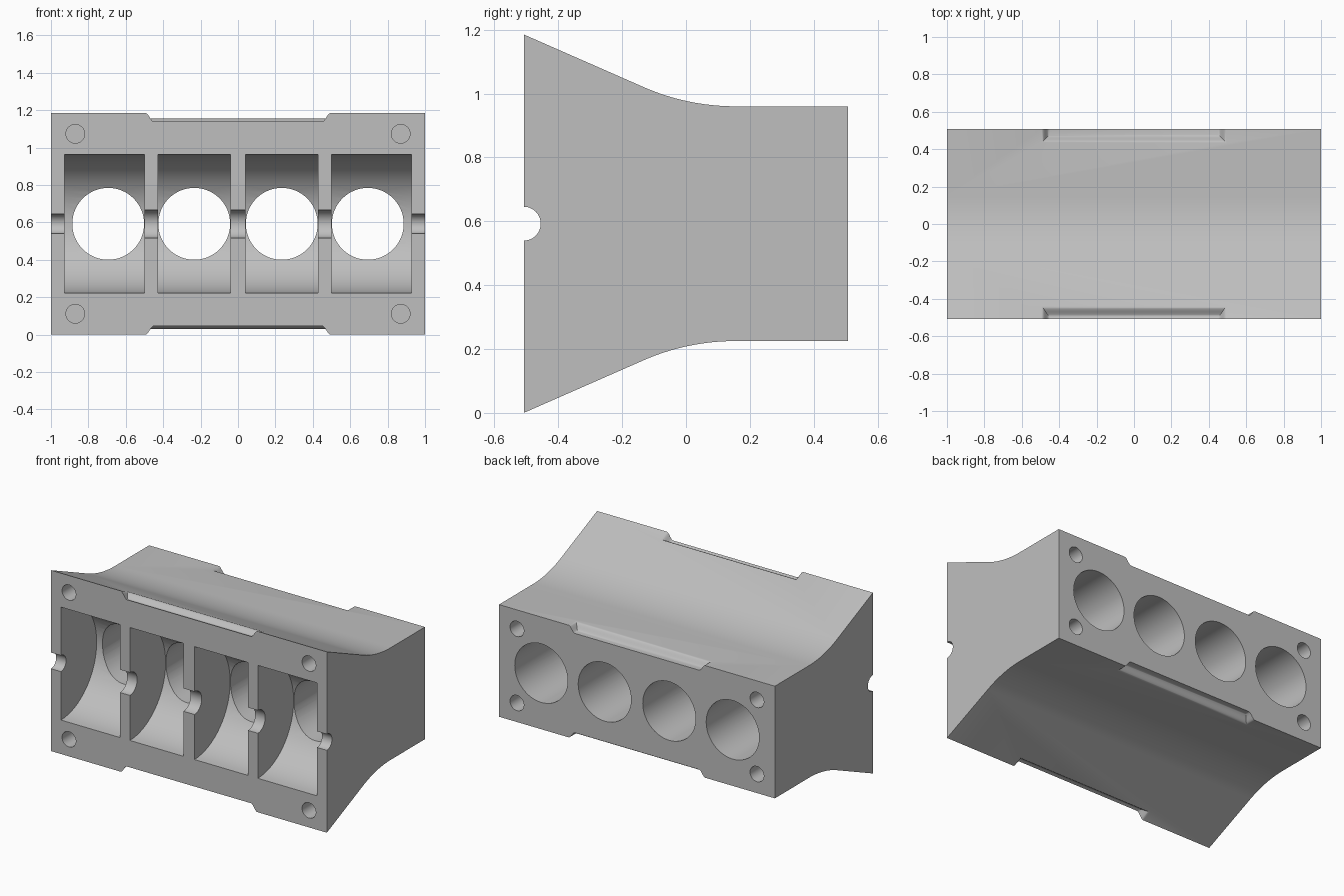
import bpy, bmesh, math
from mathutils import Matrix, Vector

if "Cube" in bpy.data.objects:
    bpy.data.objects.remove(bpy.data.objects["Cube"], do_unlink=True)

HEIGHT, FRONT, BACK = 1.185, -0.508, 0.508
MID = HEIGHT / 2
DECK = 0.225                      # lower edge of the rear face
SLOPE = math.radians(23.7)        # flare of the front skirt
SIDES = 64


def to_object(name, bm):
    bmesh.ops.recalc_face_normals(bm, faces=bm.faces)
    mesh = bpy.data.meshes.new(name)
    bm.to_mesh(mesh)
    bm.free()
    obj = bpy.data.objects.new(name, mesh)
    bpy.context.collection.objects.link(obj)
    return obj


def loft(bm, rings):
    rows = [[bm.verts.new(p) for p in ring] for ring in rings]
    count = len(rows[0])
    for a, b in zip(rows, rows[1:]):
        for i in range(count):
            j = (i + 1) % count
            bm.faces.new((a[i], a[j], b[j], b[i]))
    bm.faces.new(rows[0])
    bm.faces.new(rows[-1])


def cylinder(bm, axis, start, end, u, v, radius):
    # u, v are the centre in the plane across the axis
    rings = []
    for s in (start, end):
        ring = []
        for i in range(SIDES):
            t = math.tau * i / SIDES
            a, b = u + radius * math.cos(t), v + radius * math.sin(t)
            ring.append((s, a, b) if axis == "x" else (a, s, b))
        rings.append(ring)
    loft(bm, rings)


def cut(target, bm, name):
    cutter = to_object(name, bm)
    cutter.hide_render = True
    mod = target.modifiers.new(name, "BOOLEAN")
    mod.operation, mod.solver, mod.object = "DIFFERENCE", "EXACT", cutter
    bpy.context.view_layer.objects.active = target
    bpy.ops.object.modifier_apply(modifier=name)
    bpy.data.objects.remove(cutter, do_unlink=True)


# Flared block: straight skirt, tangent arc, level deck
bend = FRONT + DECK / math.tan(SLOPE)
tangent = 0.15
radius = tangent / math.tan(SLOPE / 2)
lower = [(FRONT, 0)]
for i in range(17):
    t = SLOPE * (1 - i / 16)
    lower.append((bend + tangent - radius * math.sin(t),
                  DECK - radius * (1 - math.cos(t))))
lower.append((BACK, DECK))
profile = lower + [(y, HEIGHT - z) for y, z in reversed(lower)]
bm = bmesh.new()
loft(bm, [[(x, y, z) for y, z in profile] for x in (-1, 1)])
block = to_object("engine_block", bm)

# Half-round crank chambers
bm = bmesh.new()
for side in (-1, 1):
    for inner, outer in ((0.04, 0.428), (0.5, 0.928)):
        cylinder(bm, "x", side * inner, side * outer, FRONT, MID, 0.37)
cut(block, bm, "chamber_cutter")

# Cylinder bores through to the rear
bm = bmesh.new()
for x in (-0.694, -0.234, 0.234, 0.694):
    cylinder(bm, "y", -0.4, 0.6, x, MID, 0.192)
cut(block, bm, "bore_cutter")

# Bearing saddles: wide in the inner webs, narrow in the end walls
for half, r in ((0.7, 0.075), (1.1, 0.053)):
    bm = bmesh.new()
    cylinder(bm, "x", -half, half, FRONT, MID, r)
    cut(block, bm, "saddle_cutter")

# Blind bolt holes in the front and rear faces
bm = bmesh.new()
for x in (-0.87, 0.87):
    for up in (-1, 1):
        cylinder(bm, "y", FRONT - 0.1, FRONT + 0.12, x, MID + up * 0.481, 0.05)
        cylinder(bm, "y", BACK - 0.14, BACK + 0.1, x, MID + up * 0.243, 0.05)
cut(block, bm, "bolt_hole_cutter")

# Soft-edged recesses along the four long edges
bm = bmesh.new()
down = (math.cos(SLOPE), -math.sin(SLOPE))
for edge, d, n in (((FRONT, HEIGHT), down, (math.sin(SLOPE), math.cos(SLOPE))),
                   ((BACK, HEIGHT - DECK), (-1, 0), (0, 1))):
    steps = [(0, 0.02)]
    for i in range(9):
        u = i / 8
        steps.append((0.045 * u, -0.021 * (1 - math.cos(math.pi * u))))
    for flip in (False, True):
        rings = []
        for inset, h in steps:
            ring = []
            for x, s in ((-1, -0.05), (1, -0.05), (1, 0.075 - inset), (-1, 0.075 - inset)):
                y = edge[0] + d[0] * s + n[0] * h
                z = edge[1] + d[1] * s + n[1] * h
                ring.append((x * (0.495 - inset), y, HEIGHT - z if flip else z))
            rings.append(ring)
        loft(bm, rings)
cut(block, bm, "recess_cutter")

# Plain grey metal
grey = bpy.data.materials.new("grey_metal")
grey.use_nodes = True
colour = (0.52, 0.52, 0.52, 1)
grey.diffuse_color = colour
grey.node_tree.nodes["Principled BSDF"].inputs["Base Color"].default_value = colour
block.data.materials.clear()
block.data.materials.append(grey)
for poly in block.data.polygons:
    poly.material_index = 0

bpy.ops.object.select_all(action="DESELECT")
block.select_set(True)
bpy.context.view_layer.objects.active = block
bpy.ops.object.shade_smooth_by_angle(angle=math.radians(32))
